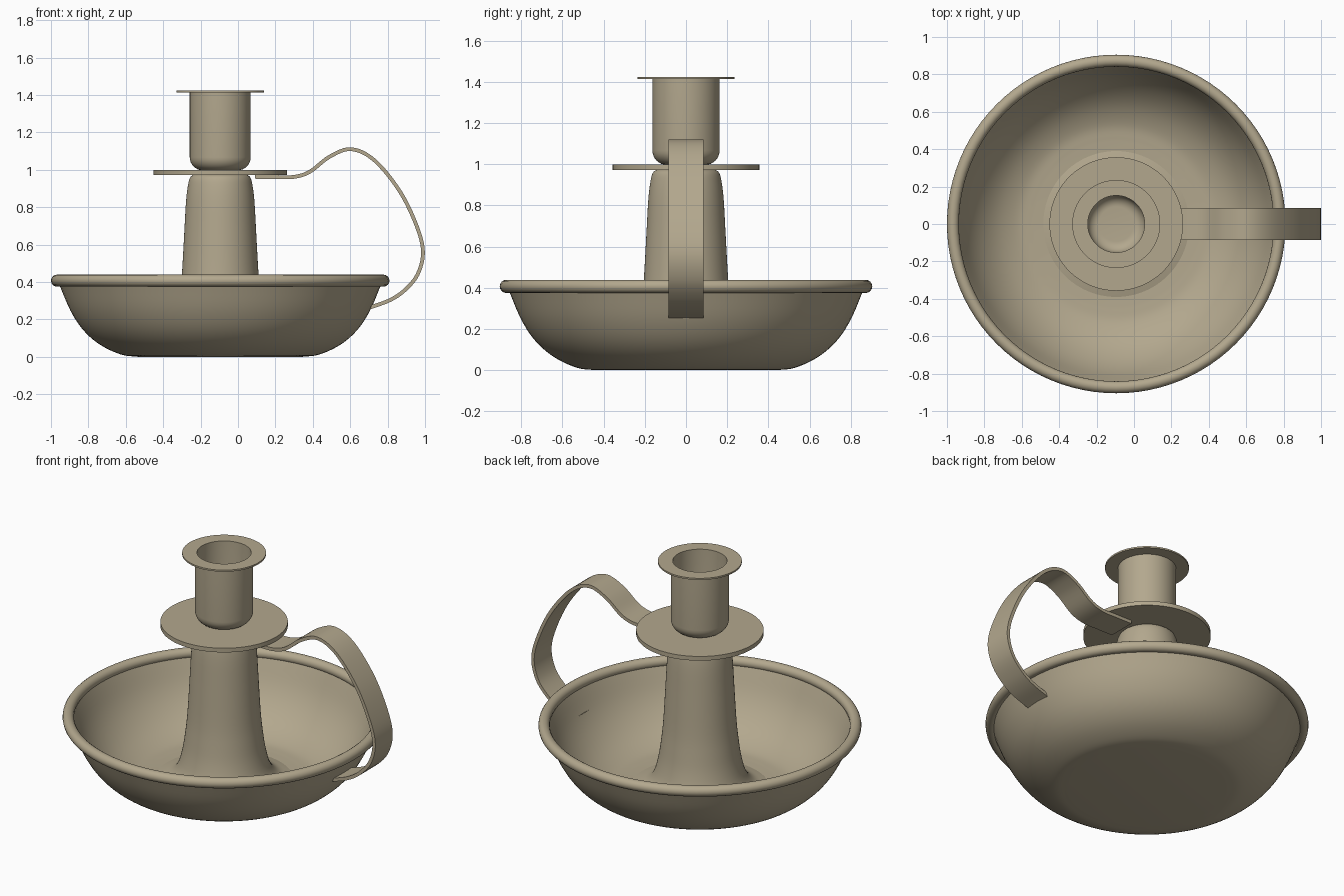
import bpy, bmesh, math
from mathutils import Vector

if "Cube" in bpy.data.objects:
    bpy.data.objects.remove(bpy.data.objects["Cube"])

AXIS_X = -0.095
SEG = 96

mat = bpy.data.materials.new("warm_tan_metal")
mat.diffuse_color = (0.45, 0.39, 0.27, 1)
mat.use_nodes = True
mat.node_tree.nodes["Principled BSDF"].inputs["Base Color"].default_value = mat.diffuse_color


def finish(name, bm, angle=35):
    bmesh.ops.recalc_face_normals(bm, faces=bm.faces)
    me = bpy.data.meshes.new(name)
    bm.to_mesh(me)
    bm.free()
    me.materials.append(mat)
    ob = bpy.data.objects.new(name, me)
    bpy.context.collection.objects.link(ob)
    bpy.ops.object.select_all(action='DESELECT')
    ob.select_set(True)
    bpy.context.view_layer.objects.active = ob
    bpy.ops.object.shade_smooth_by_angle(angle=math.radians(angle))
    return ob


def lathe(name, profile, closed=False):
    """Spin (radius, z) points around the candlestick axis."""
    bm = bmesh.new()
    vs = [bm.verts.new((AXIS_X + r, 0, z)) for r, z in profile]
    pairs = list(zip(vs, vs[1:])) + ([(vs[-1], vs[0])] if closed else [])
    edges = [bm.edges.new(p) for p in pairs]
    bmesh.ops.spin(bm, geom=vs + edges, cent=(AXIS_X, 0, 0), axis=(0, 0, 1),
                   angle=2 * math.pi, steps=SEG, use_duplicate=False)
    bmesh.ops.remove_doubles(bm, verts=bm.verts, dist=1e-5)
    return finish(name, bm)


def smooth_path(pts, n=6):
    """Catmull-Rom curve through 2D points."""
    p = [Vector(q) for q in pts]
    p = [2 * p[0] - p[1]] + p + [2 * p[-1] - p[-2]]
    out = []
    for a, b, c, d in zip(p, p[1:], p[2:], p[3:]):
        for i in range(n):
            t = i / n
            out.append(0.5 * (2 * b + (c - a) * t + (2 * a - 5 * b + 4 * c - d) * t * t
                              + (3 * b - a - 3 * c + d) * t ** 3))
    return out + [p[-2]]


def arc(cr, cz, rad, a0, a1, n=8):
    return [(cr + rad * math.cos(math.radians(a0 + (a1 - a0) * i / n)),
             cz + rad * math.sin(math.radians(a0 + (a1 - a0) * i / n))) for i in range(n + 1)]


# Dish: thin curved wall with a flat floor
outer = smooth_path([(0.44, 0.0), (0.53, 0.012), (0.64, 0.063), (0.73, 0.14),
                     (0.80, 0.245), (0.862, 0.39)], 5)
inner = smooth_path([(0.85, 0.40), (0.785, 0.255), (0.715, 0.155), (0.63, 0.08),
                     (0.53, 0.032), (0.44, 0.02)], 5)
lathe("dish", [(0, 0)] + [tuple(v) for v in outer + inner] + [(0, 0.02)])

# Rolled bead around the dish edge
lathe("dish_rim", arc(0.873, 0.407, 0.032, 0, 337.5, 15), closed=True)

# Stem: flared foot, gentle taper, rounded shoulder
stem = smooth_path([(0.39, 0.022), (0.315, 0.045), (0.265, 0.10), (0.235, 0.20),
                    (0.217, 0.32), (0.205, 0.44), (0.193, 0.65), (0.183, 0.83),
                    (0.172, 0.92), (0.16, 0.96), (0.14, 0.975)], 4)
lathe("stem", [tuple(v) for v in stem] + [(0, 0.975)])

# Drip plate
lathe("drip_plate", [(0, 0.972), (0.357, 0.972), (0.357, 0.998), (0, 0.998)])

# Candle cup: open, rounded bottom
cup = [(0, 0.997)] + arc(0.093, 1.067, 0.07, -90, 0) + [(0.163, 1.416), (0.152, 1.416)]
cup += arc(0.093, 1.067, 0.059, 0, -90) + [(0, 1.008)]
lathe("candle_cup", cup)

# Thin flange on the cup mouth
lathe("cup_flange", [(0.152, 1.414), (0.235, 1.414), (0.235, 1.424), (0.152, 1.424)], closed=True)

# Handle: bent flat strip
path = smooth_path([(0.09, 0.962), (0.20, 0.961), (0.30, 0.962), (0.385, 0.99), (0.49, 1.07),
                    (0.605, 1.11), (0.73, 1.05), (0.865, 0.885), (0.955, 0.70), (0.989, 0.56),
                    (0.96, 0.44), (0.89, 0.355), (0.81, 0.302), (0.70, 0.262)], 6)
bm = bmesh.new()
rings = []
for i, p in enumerate(path):
    t = (path[min(i + 1, len(path) - 1)] - path[max(i - 1, 0)]).normalized()
    nrm = Vector((-t.y, t.x)) * 0.01
    rings.append([bm.verts.new((p.x + s * nrm.x, y, p.y + s * nrm.y))
                  for s, y in ((1, -0.085), (1, 0.085), (-1, 0.085), (-1, -0.085))])
for a, b in zip(rings, rings[1:]):
    for k in range(4):
        bm.faces.new((a[k], a[(k + 1) % 4], b[(k + 1) % 4], b[k]))
bm.faces.new(rings[0])
bm.faces.new(rings[-1])
finish("handle", bm)
